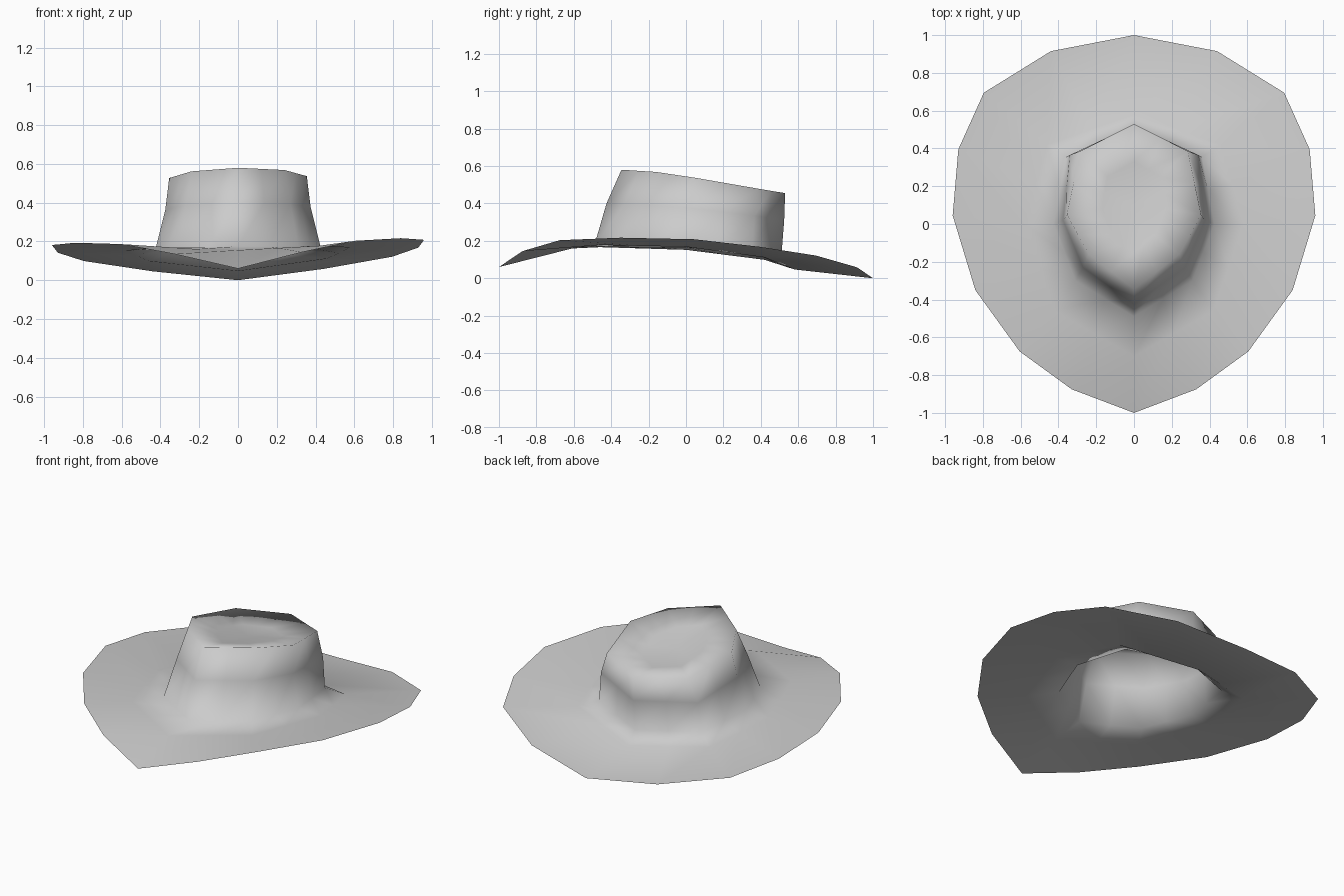
import bpy
import bmesh
from mathutils import Vector

cube = bpy.data.objects.get("Cube")
if cube:
    bpy.data.objects.remove(cube, do_unlink=True)


def make_material(name, colour):
    mat = bpy.data.materials.new(name)
    mat.use_nodes = True
    mat.diffuse_color = colour
    mat.node_tree.nodes["Principled BSDF"].inputs["Base Color"].default_value = colour
    return mat


def subdivide(points):
    """Add the midpoint between each pair of neighbouring points."""
    result = [points[0]]
    for a, b in zip(points, points[1:]):
        result += [(a + b) / 2, b]
    return result


def full_ring(half):
    """Mirror a front-to-back half outline into a closed ring with a slight sideways lean."""
    half = [Vector(p) for p in half]
    if len(half) == 5:
        half = subdivide(half)
    mirrored = [Vector((-p.x, p.y, p.z)) for p in half[-2:0:-1]]
    lean = 0.014
    return [Vector((p.x, p.y, p.z + lean * p.x)) for p in half + mirrored]


# Half outlines, front to back, from the brim edge up to the crown
brim_edge = [(0, -1, .06), (.33, -.875, .14), (.605, -.675, .195),
             (.84, -.35, .205), (.96, .045, .195), (.93, .395, .155),
             (.795, .695, .11), (.44, .915, .052), (0, 1, 0)]
brim_middle = [(0, -.7, .155), (.42, -.46, .172), (.58, 0, .16),
               (.46, .42, .105), (0, .58, .047)]
crown_base = [(0, -.49, .175), (.31, -.3, .17), (.425, 0, .17),
              (.36, .355, .145), (0, .51, .12)]
crown_wall = [(0, -.425, .4), (.27, -.23, .39), (.375, .02, .37),
              (.34, .365, .33), (0, .525, .31)]
crown_rim = [(0, -.345, .58), (.24, -.16, .565), (.355, .05, .532),
             (.285, .385, .475), (0, .53, .455)]
crown_dent = [(0, -.15, .53), (.11, -.06, .52), (.17, .08, .5),
              (.14, .25, .46), (0, .33, .445)]

# Bridge the rings into one thin open shell
bm = bmesh.new()
outlines = [brim_edge, brim_middle, crown_base, crown_wall, crown_rim, crown_dent]
rings = [[bm.verts.new(p) for p in full_ring(o)] for o in outlines]
for low, high in zip(rings, rings[1:]):
    for i in range(len(low)):
        j = (i + 1) % len(low)
        bm.faces.new((low[i], low[j], high[j], high[i]))

# Close the dented top
middle = bm.verts.new((0, .1, .48))
top = rings[-1]
for i, v in enumerate(top):
    bm.faces.new((v, top[(i + 1) % len(top)], middle))

for face in bm.faces:
    face.smooth = True
mesh = bpy.data.meshes.new("hat_shell")
bm.to_mesh(mesh)
bm.free()
mesh.materials.append(make_material("felt_grey", (.6, .6, .6, 1)))
hat = bpy.data.objects.new("hat_shell", mesh)
bpy.context.collection.objects.link(hat)
